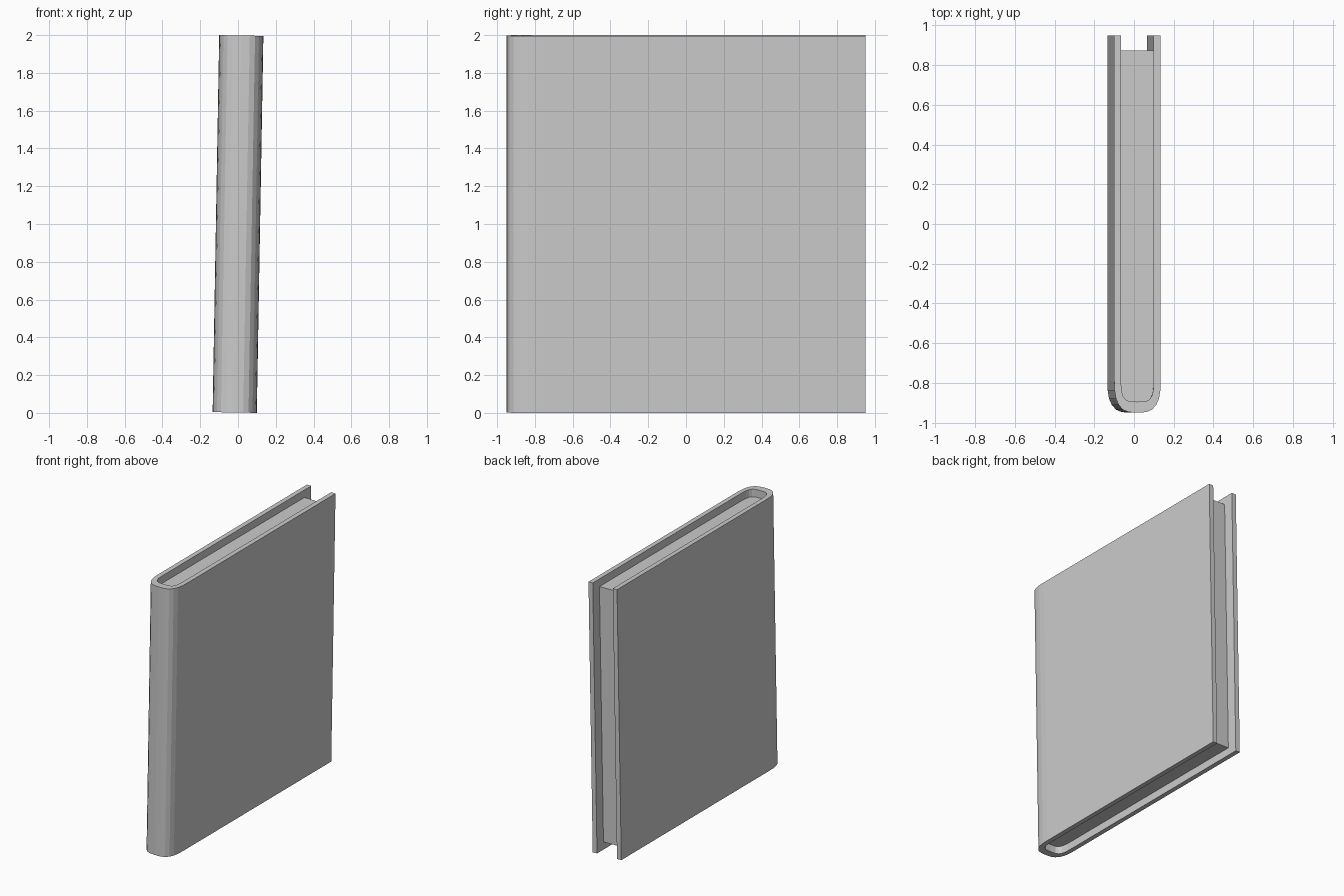
import bpy, bmesh, math

if "Cube" in bpy.data.objects:
    bpy.data.objects.remove(bpy.data.objects["Cube"])

TILT = math.radians(1.0)
HEIGHT = 1.996
COVER_BACK = 0.95
PAGES_BACK = 0.873
PAGE_INSET = 0.056

# Right half of the rounded spine, outside and inside, from side to middle
outer_half = [(.117, -.79), (.115, -.84), (.108, -.88), (.094, -.912),
              (.073, -.935), (.045, -.947), (0, -.95)]
inner_half = [(.082, -.81), (.079, -.842), (.072, -.867), (.060, -.884),
              (.042, -.893), (0, -.895)]


def u_path(half, back):
    """Open U: right back end, round the spine, left back end."""
    right = [(half[0][0], back)] + half
    return right + [(-x, y) for x, y in reversed(right[:-1])]


def extrude_profile(name, points, height):
    bm = bmesh.new()
    face = bm.faces.new([bm.verts.new((x, y, -height / 2)) for x, y in points])
    out = bmesh.ops.extrude_face_region(bm, geom=[face])
    top = [v for v in out["geom"] if isinstance(v, bmesh.types.BMVert)]
    bmesh.ops.translate(bm, verts=top, vec=(0, 0, height))
    bmesh.ops.recalc_face_normals(bm, faces=bm.faces)
    mesh = bpy.data.meshes.new(name)
    bm.to_mesh(mesh)
    bm.free()
    obj = bpy.data.objects.new(name, mesh)
    bpy.context.collection.objects.link(obj)
    # The whole book leans slightly to the right
    obj.location.z = 1.0
    obj.rotation_euler.y = TILT
    return obj


# Cover: two boards joined by a rounded spine
outer = u_path(outer_half, COVER_BACK)
inner = u_path(inner_half, COVER_BACK)
extrude_profile("cover", outer + inner[::-1], HEIGHT)

# Page block: fills the cover, set back at top, bottom and fore edge
extrude_profile("pages", u_path(inner_half, PAGES_BACK), HEIGHT - 2 * PAGE_INSET)
